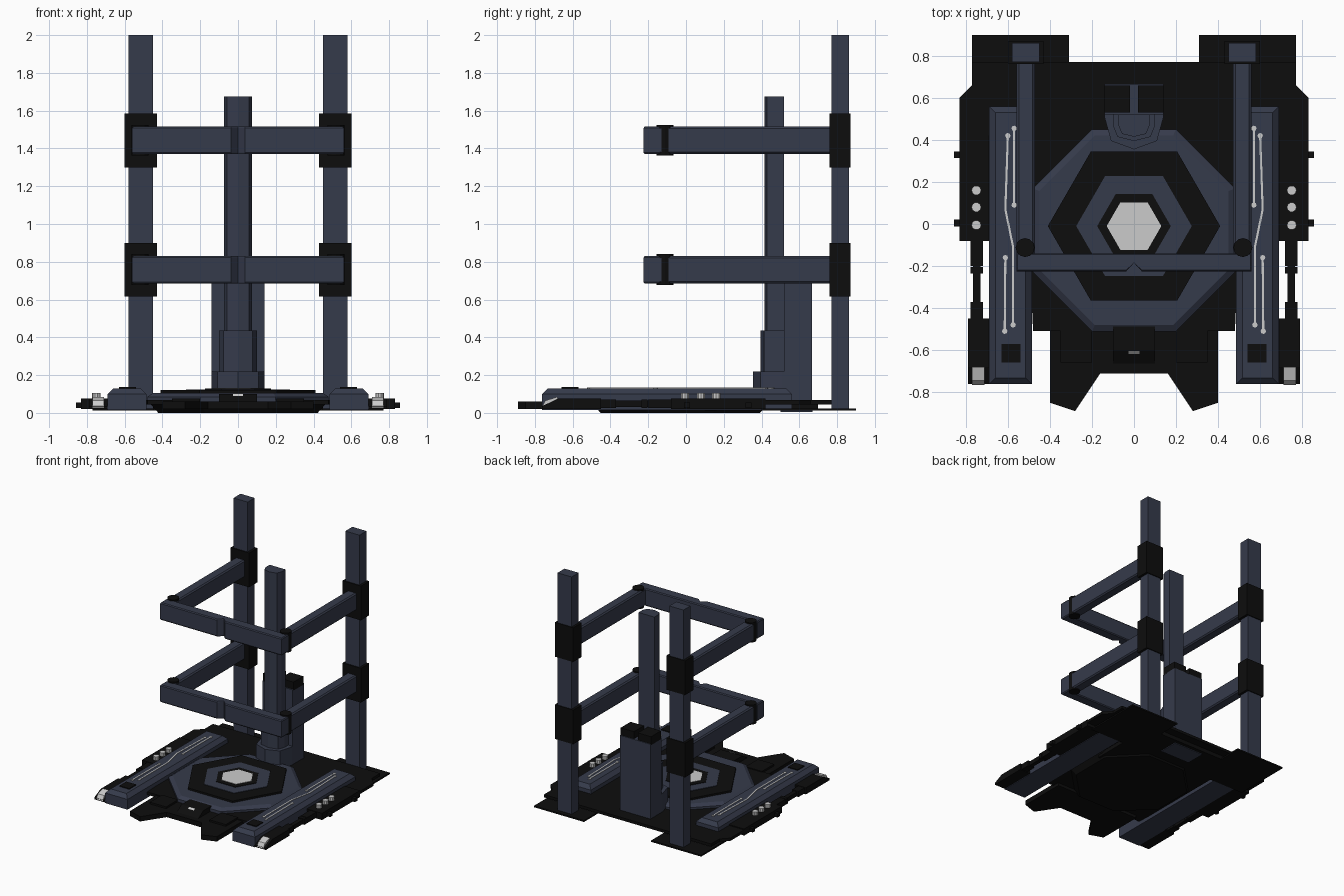
import bpy, bmesh, math

cube = bpy.data.objects.get("Cube")
if cube:
    bpy.data.objects.remove(cube, do_unlink=True)


def material(name, rgb):
    m = bpy.data.materials.new(name)
    m.use_nodes = True
    m.diffuse_color = (*rgb, 1)
    bsdf = next(n for n in m.node_tree.nodes if n.type == 'BSDF_PRINCIPLED')
    bsdf.inputs["Base Color"].default_value = (*rgb, 1)
    return m


NAVY = material("slate navy", (0.036, 0.043, 0.07))
BLACK = material("matte black", (0.004, 0.004, 0.004))
LIGHT = material("pale light", (0.6, 0.6, 0.6))


def loft(name, pts, rings, mat, side=1, axis='z', bevel=0):
    """Stack an outline along an axis; each ring is (position, inset)."""
    us, vs = zip(*pts)
    cu, cv = (min(us) + max(us)) / 2, (min(vs) + max(vs)) / 2
    wu, wv = max(us) - min(us), max(vs) - min(vs)
    bm = bmesh.new()
    loops = []
    for w, inset in rings:
        loop = []
        for u, v in pts:
            u = cu + (u - cu) * (1 - 2 * inset / wu)
            v = cv + (v - cv) * (1 - 2 * inset / wv)
            co = (u, v, w) if axis == 'z' else (w, u, v)
            loop.append(bm.verts.new((co[0] * side, co[1], co[2])))
        loops.append(loop)
    bm.faces.new(loops[0])
    bm.faces.new(loops[-1])
    n = len(pts)
    for a, b in zip(loops, loops[1:]):
        for i in range(n):
            j = (i + 1) % n
            bm.faces.new((a[i], a[j], b[j], b[i]))
    bmesh.ops.recalc_face_normals(bm, faces=bm.faces)
    me = bpy.data.meshes.new(name)
    bm.to_mesh(me)
    bm.free()
    me.materials.append(mat)
    ob = bpy.data.objects.new(name, me)
    bpy.context.collection.objects.link(ob)
    if bevel:
        mod = ob.modifiers.new("edge", 'BEVEL')
        mod.width, mod.segments = bevel, 1
    return ob


def rect(x0, x1, y0, y1):
    return [(x0, y0), (x1, y0), (x1, y1), (x0, y1)]


def box(name, x0, x1, y0, y1, z0, z1, mat, side=1, bevel=0):
    return loft(name, rect(x0, x1, y0, y1), [(z0, 0), (z1, 0)], mat, side, bevel=bevel)


def ngon(n, r, cx=0, cy=0, turn=0):
    return [(cx + r * math.cos(turn + math.tau * i / n),
             cy + r * math.sin(turn + math.tau * i / n)) for i in range(n)]


def mirrored(half):
    """Complete a right-hand outline across x = 0."""
    return half + [(-x, y) for x, y in reversed(half) if x > 0]


# Base plates
loft("base_plate", mirrored([(0.48, -0.51), (0.5, -0.08), (0.83, -0.08), (0.83, 0.6),
     (0.77, 0.66), (0.77, 0.77)]), [(0.045, 0), (0.068, 0)], BLACK)
loft("underside_plate", ngon(8, 0.5, 0, -0.03, math.pi / 8), [(0, 0.04), (0.045, 0)], BLACK)
box("rear_underside_plate", -0.45, 0.45, 0.1, 0.7, 0.012, 0.045, BLACK)
box("column_foot_panel", -0.14, 0.14, 0.5, 0.67, 0.006, 0.012, NAVY)

# Pronged nose with a lamp
loft("nose_plate", mirrored([(0.16, -0.71), (0.28, -0.89), (0.40, -0.85), (0.40, -0.45)]),
     [(0.02, 0), (0.06, 0)], BLACK)
loft("nose_block", [(-0.68, 0.05), (-0.6, 0.1), (-0.45, 0.1), (-0.45, 0.05)],
     [(-0.1, 0), (0.1, 0)], BLACK, axis='x')
loft("nose_lamp", [(-0.65, 0.055), (-0.605, 0.102), (-0.6, 0.06)],
     [(-0.027, 0), (0.027, 0)], LIGHT, axis='x')

# Central pad of nested polygons
loft("pad_octagon", ngon(8, 0.52, 0, -0.03, math.pi / 8), [(0.05, 0), (0.085, 0), (0.105, 0.03)], NAVY)
for name, r, top, mat in (("pad_outer_hex", 0.41, 0.12, BLACK), ("pad_middle_hex", 0.275, 0.124, NAVY),
                          ("pad_inner_hex", 0.175, 0.128, BLACK), ("pad_light", 0.13, 0.131, LIGHT)):
    loft(name, ngon(6, r, 0, -0.01), [(0.09, 0), (top, 0)], mat)

# Stepped rear column


def pillar(name, hw, front, back, top, bottom=0.02):
    depth = back - front
    loft(name, mirrored([(0, front), (hw * 0.78, front + 0.22 * depth * 0.6),
         (hw, front + 0.5 * depth), (hw, back)]), [(bottom, 0), (top, 0)], NAVY)


pillar("column_base", 0.14, 0.355, 0.66, 0.22)
pillar("column_step", 0.1, 0.395, 0.54, 0.435)
pillar("column_mast", 0.073, 0.415, 0.52, 1.675)
box("column_housing", -0.14, 0.14, 0.52, 0.667, 0.02, 0.69, NAVY)

for side, tag in ((1, "left"), (-1, "right")):
    def add(name, *args, **kw):
        return box(f"{tag}_{name}", *args, side=side, **kw)

    def add_loft(name, *args, **kw):
        return loft(f"{tag}_{name}", *args, side=side, **kw)

    add("housing_cap", 0.018, 0.14, 0.53, 0.66, 0.68, 0.75, BLACK)
    add("rear_foot_plate", 0.31, 0.77, 0.4, 0.9, 0.012, 0.024, BLACK)
    add("nose_panel", 0.2, 0.35, -0.66, -0.5, 0.055, 0.075, BLACK)

    # Side rail with its inlaid light tracks
    add_loft("rail", rect(0.485, 0.69, -0.762, 0.56), [(0.015, 0), (0.1, 0), (0.13, 0.03)], NAVY)
    add("rail_hatch", 0.54, 0.63, -0.66, -0.57, 0.12, 0.137, BLACK)
    for track in ([(0.6, 0.42), (0.612, 0.07), (0.575, -0.11), (0.575, -0.48)],
                  [(0.57, 0.455), (0.57, 0.09)], [(0.612, -0.16), (0.615, -0.51)]):
        h = 0.005
        outline = [(x - h, y) for x, y in track] + [(x + h, y) for x, y in reversed(track)]
        add_loft("light_track", outline, [(0.126, 0), (0.134, 0)], LIGHT)
        for x, y in (track[0], track[-1]):
            add_loft("track_dot", ngon(8, 0.013, x, y), [(0.126, 0), (0.135, 0)], LIGHT)

    # Outer wing with buttons, pins and connecting rod
    add("wing_block", 0.68, 0.83, -0.08, 0.42, 0.02, 0.075, BLACK)
    for y in (-0.005, 0.08, 0.16):
        add_loft("wing_button", ngon(10, 0.023, 0.75, y), [(0.07, 0), (0.105, 0)], LIGHT)
    for y in (0.005, 0.33):
        add("wing_pin", 0.82, 0.857, y - 0.016, y + 0.016, 0.025, 0.055, BLACK)
    add("rod", 0.73, 0.765, -0.46, -0.07, 0.03, 0.065, BLACK)
    for y0, y1 in ((-0.45, -0.37), (-0.235, -0.205), (-0.2, -0.07)):
        add("rod_sleeve", 0.718, 0.777, y0, y1, 0.025, 0.072, BLACK)

    # Front foot with a sloped lamp
    add_loft("front_foot", [(-0.762, 0.02), (-0.762, 0.035), (-0.68, 0.075), (-0.45, 0.075),
             (-0.45, 0.02)], [(0.68, 0), (0.79, 0)], BLACK, axis='x')
    add_loft("foot_lamp", [(-0.765, 0.028), (-0.745, 0.065), (-0.68, 0.085), (-0.68, 0.028)],
             [(0.71, 0), (0.77, 0)], LIGHT, axis='x')

    # Rear post, collars, swing arms and hinge pins
    add("post", 0.45, 0.58, 0.77, 0.862, 0.02, 2.0, NAVY)
    for z in (0.685, 1.37):
        add("post_collar", 0.43, 0.6, 0.76, 0.87, z - 0.07, z + 0.215, BLACK)
        add("swing_arm", 0.472, 0.558, -0.15, 0.79, z, z + 0.145, NAVY, bevel=0.01)
        add_loft("hinge_pin", ngon(12, 0.045, 0.518, -0.112),
                 [(z - 0.008, 0), (z + 0.155, 0)], BLACK)

# Front cross bars with a central groove
for name, z in (("lower_cross_bar", 0.685), ("upper_cross_bar", 1.37)):
    loft(name, mirrored([(0, -0.185), (0.037, -0.225), (0.56, -0.225), (0.56, -0.14)]),
         [(z, 0.006), (z + 0.008, 0), (z + 0.137, 0), (z + 0.145, 0.006)], NAVY)
